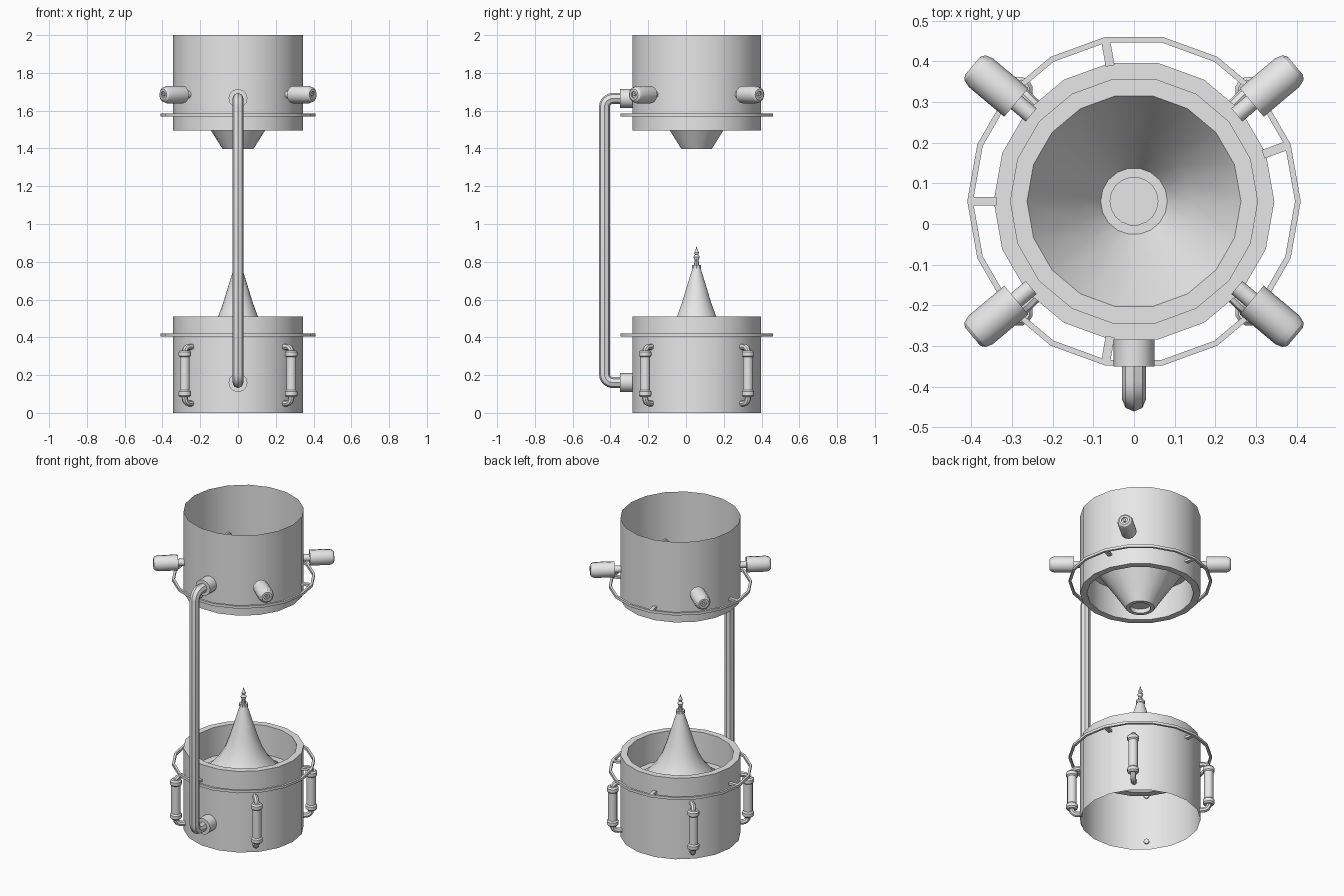
import bpy, bmesh, math
from mathutils import Matrix, Vector

if "Cube" in bpy.data.objects:
    bpy.data.objects.remove(bpy.data.objects["Cube"], do_unlink=True)

CENTRE = Vector((0, 0.056, 0))
SIDES = 18
parts = []

grey = bpy.data.materials.new("light_grey")
grey.use_nodes = True
grey.diffuse_color = (0.8, 0.8, 0.8, 1)
grey.node_tree.nodes["Principled BSDF"].inputs["Base Color"].default_value = (0.8, 0.8, 0.8, 1)


def add_mesh(name, mesh):
    mesh.materials.clear()
    mesh.materials.append(grey)
    obj = bpy.data.objects.new(name, mesh)
    bpy.context.collection.objects.link(obj)
    parts.append(obj)
    return obj


def lathe(name, profile, sides=SIDES, matrix=None, closed=False):
    """Turn (radius, height) points about z, then place the result."""
    bm = bmesh.new()
    rings = []
    for r, z in profile:
        if r == 0:
            rings.append([bm.verts.new((0, 0, z))] * sides)
        else:
            rings.append([bm.verts.new((r * math.cos(math.tau * i / sides),
                                        r * math.sin(math.tau * i / sides), z))
                          for i in range(sides)])
    pairs = list(zip(rings, rings[1:]))
    if closed:
        pairs.append((rings[-1], rings[0]))
    for a, b in pairs:
        for i in range(sides):
            j = (i + 1) % sides
            bm.faces.new(list(dict.fromkeys((a[i], a[j], b[j], b[i]))))
    bmesh.ops.recalc_face_normals(bm, faces=bm.faces)
    bm.transform(matrix or Matrix.Translation(CENTRE))
    mesh = bpy.data.meshes.new(name)
    bm.to_mesh(mesh)
    bm.free()
    return add_mesh(name, mesh)


def rounded(points, radius, steps=4):
    """Replace the inner corners of a path by short arcs."""
    pts = [Vector(p) for p in points]
    path = [pts[0]]
    for a, b, c in zip(pts, pts[1:], pts[2:]):
        start = b + (a - b).normalized() * radius
        end = b + (c - b).normalized() * radius
        hub = start + end - b
        for k in range(steps + 1):
            t = math.pi / 2 * k / steps
            path.append(hub + (start - hub) * math.cos(t) + (end - hub) * math.sin(t))
    return path + [pts[-1]]


def tube(name, path, radius, resolution=2):
    curve = bpy.data.curves.new(name, "CURVE")
    curve.dimensions = "3D"
    curve.bevel_depth = radius
    curve.bevel_resolution = resolution
    curve.use_fill_caps = True
    spline = curve.splines.new("POLY")
    spline.points.add(len(path) - 1)
    for point, co in zip(spline.points, path):
        point.co = (*co, 1)
    temp = bpy.data.objects.new(name + "_path", curve)
    bpy.context.collection.objects.link(temp)
    bpy.context.view_layer.update()
    graph = bpy.context.evaluated_depsgraph_get()
    mesh = bpy.data.meshes.new_from_object(temp.evaluated_get(graph))
    bpy.data.objects.remove(temp, do_unlink=True)
    return add_mesh(name, mesh)


def turned(angle):
    """Local x points outward from the drum axis at this angle."""
    return Matrix.Translation(CENTRE) @ Matrix.Rotation(math.radians(angle), 4, "Z")


# Upper drum: open top, recessed underside and hanging funnel
lathe("upper_drum", [(0.345, 2), (0.345, 1.494), (0.305, 1.494), (0.305, 1.675),
                     (0.263, 1.675), (0.143, 1.494), (0.082, 1.398),
                     (0.06, 1.398), (0.06, 1.425), (0, 1.425)])

# Lower drum: open bottom, recessed top, flared cone and spire
lathe("lower_drum", [(0.345, 0), (0.345, 0.511), (0.305, 0.511), (0.305, 0.33), (0.263, 0.33),
                     (0.2, 0.375), (0.145, 0.44), (0.105, 0.511), (0.078, 0.585),
                     (0.055, 0.66), (0.022, 0.765)])
lathe("spire", [(0, 0.765), (0.026, 0.765), (0.026, 0.783), (0.014, 0.783), (0.011, 0.81),
                (0.018, 0.825), (0.009, 0.838), (0.013, 0.85), (0.006, 0.862), (0, 0.885)], 10)

# Outer hoops with their brackets
for label, z in (("upper", 1.576), ("lower", 0.412)):
    lathe(label + "_hoop", [(0.41, z - 0.008), (0.41, z + 0.008),
                            (0.396, z + 0.008), (0.396, z - 0.008)], closed=True)
    for angle in (20, 100, 180, 260):
        bm = bmesh.new()
        bmesh.ops.create_cube(bm, size=1)
        bm.transform(turned(angle) @ Matrix.Translation((0.37, 0, z))
                     @ Matrix.Diagonal((0.064, 0.022, 0.014, 1)))
        mesh = bpy.data.meshes.new(label + "_hoop_bracket")
        bm.to_mesh(mesh)
        bm.free()
        add_mesh(label + "_hoop_bracket", mesh)

# Connecting pipe with wall collars
LOW, HIGH, PIPE_Y = 0.16, 1.665, -0.432
tube("connecting_pipe", rounded([(0, -0.3, LOW), (0, PIPE_Y, LOW),
                                 (0, PIPE_Y, HIGH), (0, -0.3, HIGH)], 0.045), 0.029)
for label, z in (("lower", LOW), ("upper", HIGH)):
    lathe(label + "_collar", [(0, 0), (0.05, 0), (0.05, 0.066), (0, 0.066)], 12,
          Matrix.Translation((0, -0.284, z)) @ Matrix.Rotation(math.pi / 2, 4, "X"))

# Radial canisters on the upper drum
for angle in (40, 140, 220, 320):
    lathe("canister", [(0, 0.33), (0.021, 0.33), (0.021, 0.378), (0.046, 0.378), (0.046, 0.492),
                       (0.04, 0.51), (0.03, 0.518), (0.018, 0.518), (0.018, 0.508),
                       (0.008, 0.508), (0.008, 0.518), (0, 0.518)], 12,
          turned(angle) @ Matrix.Translation((0, 0, 1.685)) @ Matrix.Rotation(math.pi / 2, 4, "Y"))

# Upright gauges with bent feeds on the lower drum
for angle in (44, 136, 224, 316):
    place = turned(angle)
    lathe("gauge", [(0, 0.083), (0.026, 0.083), (0.034, 0.092), (0.034, 0.112), (0.027, 0.12),
                    (0.027, 0.295), (0.034, 0.302), (0.034, 0.322), (0.026, 0.331), (0, 0.331)],
          12, place @ Matrix.Translation((0.392, 0, 0)))
    path = rounded([(0.332, 0, 0.05), (0.392, 0, 0.05), (0.392, 0, 0.35), (0.332, 0, 0.35)], 0.03)
    tube("gauge_feed", [place @ p for p in path], 0.016)

# Smooth shading with sharp edges kept
bpy.ops.object.select_all(action="DESELECT")
for obj in parts:
    obj.select_set(True)
bpy.context.view_layer.objects.active = parts[0]
bpy.ops.object.shade_smooth_by_angle(angle=math.radians(32))
